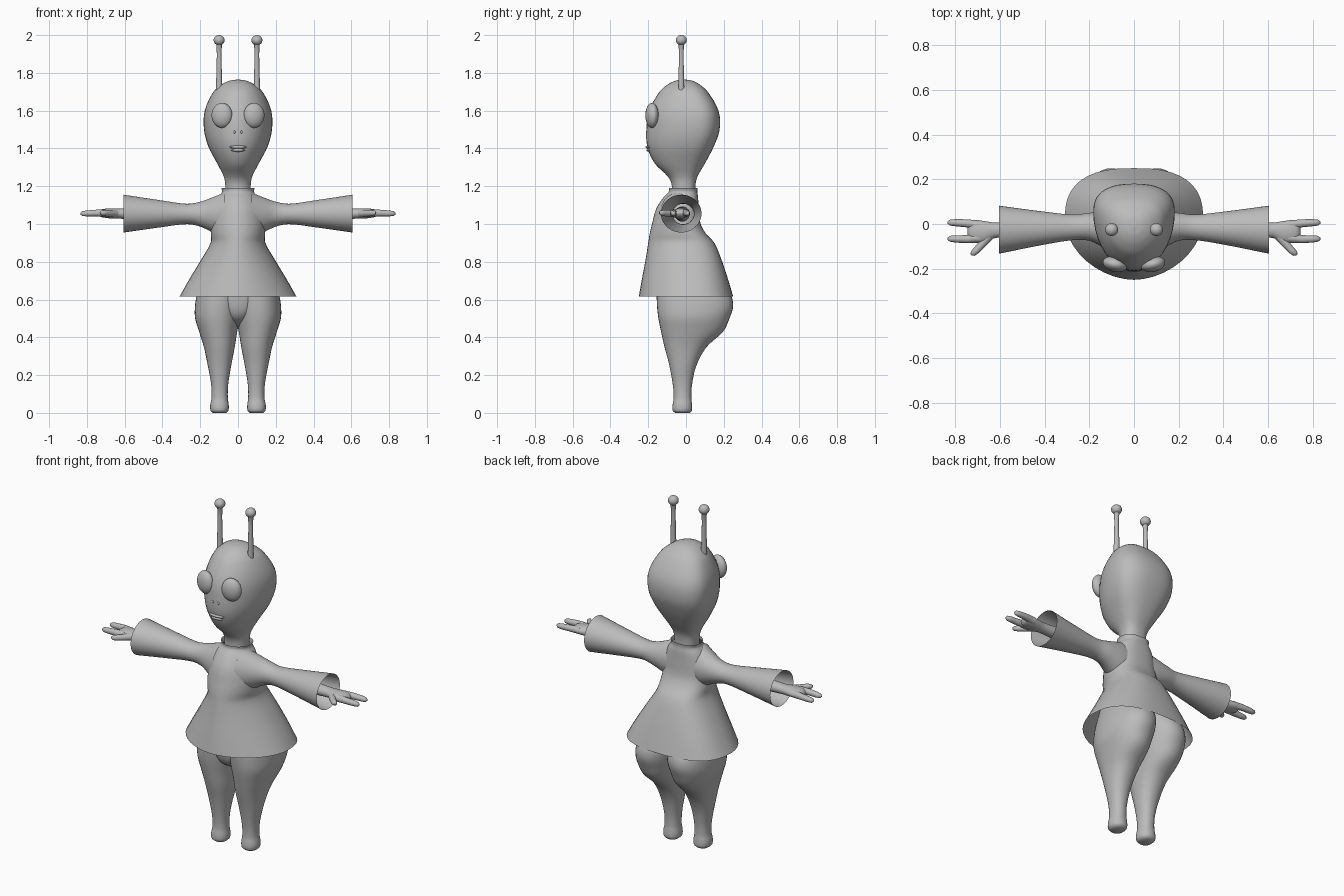
import bpy, bmesh, math
from mathutils import Vector

grey = bpy.data.materials.new("plain grey")
grey.diffuse_color = (0.5, 0.5, 0.5, 1)


def finish(name, bm, mirror=False, angle=50):
    bmesh.ops.recalc_face_normals(bm, faces=bm.faces)
    me = bpy.data.meshes.new(name)
    bm.to_mesh(me)
    bm.free()
    ob = bpy.data.objects.new(name, me)
    bpy.context.collection.objects.link(ob)
    me.materials.append(grey)
    bpy.ops.object.select_all(action='DESELECT')
    ob.select_set(True)
    bpy.context.view_layer.objects.active = ob
    bpy.ops.object.shade_smooth_by_angle(angle=math.radians(angle))
    if mirror:
        m = ob.modifiers.new("mirror", 'MIRROR')
        m.use_mirror_merge = False
    return ob


def skin_rings(bm, rings, cap_start, cap_end):
    rows = [[bm.verts.new(p) for p in r] for r in rings]
    n = len(rows[0])
    for a, b in zip(rows, rows[1:]):
        for i in range(n):
            j = (i + 1) % n
            bm.faces.new((a[i], a[j], b[j], b[i]))
    if cap_start:
        bm.faces.new(rows[0][::-1])
    if cap_end:
        bm.faces.new(rows[-1])


def smooth_sections(secs, steps):
    """Catmull-Rom interpolation of every section number."""
    out = []
    for i in range(len(secs) - 1):
        p1, p2 = secs[i], secs[i + 1]
        p0, p3 = secs[max(i - 1, 0)], secs[min(i + 2, len(secs) - 1)]
        for s in range(steps):
            t = s / steps
            row = []
            for a, b, c, d in zip(p0, p1, p2, p3):
                # tangents weighted by the section spacing
                h = p2[0] - p1[0]
                m1 = (c - a) / (p2[0] - p0[0]) * h
                m2 = (d - b) / (p3[0] - p1[0]) * h
                row.append((2*t**3 - 3*t*t + 1)*b + (t**3 - 2*t*t + t)*m1
                           + (3*t*t - 2*t**3)*c + (t**3 - t*t)*m2)
            out.append(row)
    return out + [list(secs[-1])]


def loft(name, secs, axis='z', nf=2.0, nb=2.0, caps=(False, False),
         mirror=False, seg=40, steps=4):
    """Section: position, side centre, side radius, front y, widest y, back y."""
    rings = []
    for t, c, r, yf, ym, yb in smooth_sections(secs, steps):
        ring = []
        for k in range(seg):
            a = 2 * math.pi * k / seg
            co, si = math.cos(a), math.sin(a)
            n = nb if si > 0 else nf
            u = c + r * math.copysign(abs(co) ** (2 / n), co)
            v = ym + (yb - ym if si > 0 else yf - ym) * abs(si) ** (2 / n)
            if si <= 0 and abs(si) < 1e-9:
                v = ym
            ring.append((u, v, t) if axis == 'z' else (t, v, u))
        rings.append(ring)
    bm = bmesh.new()
    skin_rings(bm, rings, *caps)
    return finish(name, bm, mirror)


def tube(name, points, radii, seg=14):
    pts = [Vector(p) for p in points]
    rings = []
    for i, p in enumerate(pts):
        d = pts[min(i + 1, len(pts) - 1)] - pts[max(i - 1, 0)]
        q = d.to_track_quat('Z', 'Y')
        rings.append([p + q @ Vector((radii[i] * math.cos(2*math.pi*k/seg),
                                      radii[i] * math.sin(2*math.pi*k/seg), 0))
                      for k in range(seg)])
    bm = bmesh.new()
    skin_rings(bm, rings, True, True)
    return finish(name, bm, True)


def ball(name, loc, size, turn=0, mirror=True):
    bm = bmesh.new()
    bmesh.ops.create_uvsphere(bm, u_segments=28, v_segments=18, radius=1)
    ob = finish(name, bm)
    for v in ob.data.vertices:
        w = Vector((v.co.x * size[0], v.co.y * size[1], v.co.z * size[2]))
        c, s = math.cos(turn), math.sin(turn)
        v.co = Vector((w.x*c - w.y*s, w.x*s + w.y*c, w.z)) + Vector(loc)
    if mirror:
        ob.modifiers.new("mirror", 'MIRROR').use_mirror_merge = False
    return ob


# Head and neck
loft("head", [
    (1.10, 0, .065, -.08, -.015, .05),
    (1.20, 0, .067, -.075, -.012, .05),
    (1.25, 0, .075, -.095, -.01, .06),
    (1.32, 0, .11, -.165, .0, .10),
    (1.41, 0, .157, -.205, .03, .147),
    (1.50, 0, .180, -.21, .05, .178),
    (1.60, 0, .176, -.195, .05, .172),
    (1.70, 0, .130, -.14, .02, .115),
    (1.74, 0, .085, -.095, .0, .07),
    (1.760, 0, .040, -.05, -.01, .03),
    (1.765, 0, .004, -.014, -.01, -.006)],
    nf=2.0, nb=2.5, caps=(True, True))

# Face
ball("eye", (.085, -.180, 1.575), (.056, .034, .066), turn=.22)
ball("nostril", (.018, -.207, 1.487), (.006, .005, .008))
ball("upper_lip", (0, -.198, 1.407), (.046, .016, .009), mirror=False)
ball("lower_lip", (0, -.194, 1.391), (.036, .016, .009), mirror=False)

# Antennae
tube("antenna_stalk", [(.1, -.025, 1.68), (.1, -.025, 1.74), (.1, -.025, 1.90),
                       (.1, -.025, 1.95), (.1, -.025, 1.965)],
     [.017, .016, .012, .015, .022])
ball("antenna_tip", (.1, -.025, 1.973), (.029, .029, .027))

# Dress body with open collar and hem
loft("dress", [
    (1.190, 0, .088, -.090, -.015, .062),
    (1.170, 0, .084, -.092, -.015, .060),
    (1.140, 0, .105, -.120, -.02, .064),
    (1.080, 0, .130, -.158, -.03, .068),
    (1.000, 0, .142, -.180, -.04, .078),
    (.950, 0, .144, -.192, -.03, .105),
    (.900, 0, .145, -.200, -.01, .150),
    (.800, 0, .202, -.216, .01, .192),
    (.700, 0, .262, -.235, .02, .225),
    (.615, 0, .310, -.250, .02, .250)], nf=1.85, nb=2.6)

# Flared sleeves, open at the cuff
loft("sleeve", [
    (.07, 1.045, .122, -.140, -.04, .055),
    (.13, 1.048, .095, -.108, -.025, .055),
    (.20, 1.052, .066, -.075, -.012, .050),
    (.27, 1.053, .054, -.072, -.015, .042),
    (.40, 1.054, .070, -.092, -.02, .055),
    (.605, 1.055, .100, -.133, -.025, .082)], axis='x', mirror=True)

# Arm and palm
loft("arm", [
    (.25, 1.053, .040, -.06, -.02, .02),
    (.50, 1.055, .034, -.062, -.027, .01),
    (.62, 1.055, .027, -.062, -.027, .006),
    (.67, 1.056, .027, -.085, -.03, .013),
    (.71, 1.057, .023, -.084, -.03, .018),
    (.735, 1.057, .016, -.07, -.03, .010),
    (.745, 1.057, .004, -.05, -.03, -.01)],
    axis='x', caps=(True, True), mirror=True, seg=24)

# Fingers and thumb
for name, pts in (
        ("back_finger", [(.69, -.006, 1.057), (.75, .003, 1.058), (.80, .006, 1.056),
                         (.825, .006, 1.055), (.835, .006, 1.055)]),
        ("front_finger", [(.69, -.062, 1.057), (.75, -.068, 1.058), (.80, -.067, 1.056),
                          (.825, -.066, 1.055), (.835, -.066, 1.055)]),
        ("thumb", [(.65, -.055, 1.055), (.68, -.09, 1.056), (.705, -.118, 1.058),
                   (.722, -.132, 1.059), (.73, -.137, 1.06)])):
    tube(name, pts, [.021, .018, .016, .013, .004])

# Legs with rounded hips
loft("leg", [
    (.000, .098, .036, -.058, -.02, .020),
    (.012, .098, .047, -.070, -.02, .031),
    (.040, .098, .049, -.071, -.02, .032),
    (.080, .097, .043, -.065, -.02, .028),
    (.150, .097, .045, -.070, -.02, .032),
    (.250, .098, .062, -.088, -.015, .055),
    (.350, .099, .082, -.114, .0, .110),
    (.430, .105, .101, -.132, .02, .196),
    (.500, .108, .119, -.146, .03, .230),
    (.560, .104, .124, -.153, .035, .249),
    (.620, .095, .124, -.155, .03, .240),
    (.750, .070, .105, -.150, .0, .170),
    (.900, .045, .080, -.140, -.02, .090)],
    nf=2.2, nb=2.2, caps=(True, True), mirror=True)

# Pelvis filling the gap between the hips
loft("pelvis", [
    (.455, 0, .02, -.04, -.01, .03),
    (.500, 0, .07, -.115, .0, .10),
    (.560, 0, .12, -.145, .0, .15),
    (.650, 0, .15, -.152, .0, .16),
    (.900, 0, .11, -.140, -.02, .09)], nf=2.4, caps=(True, True))
